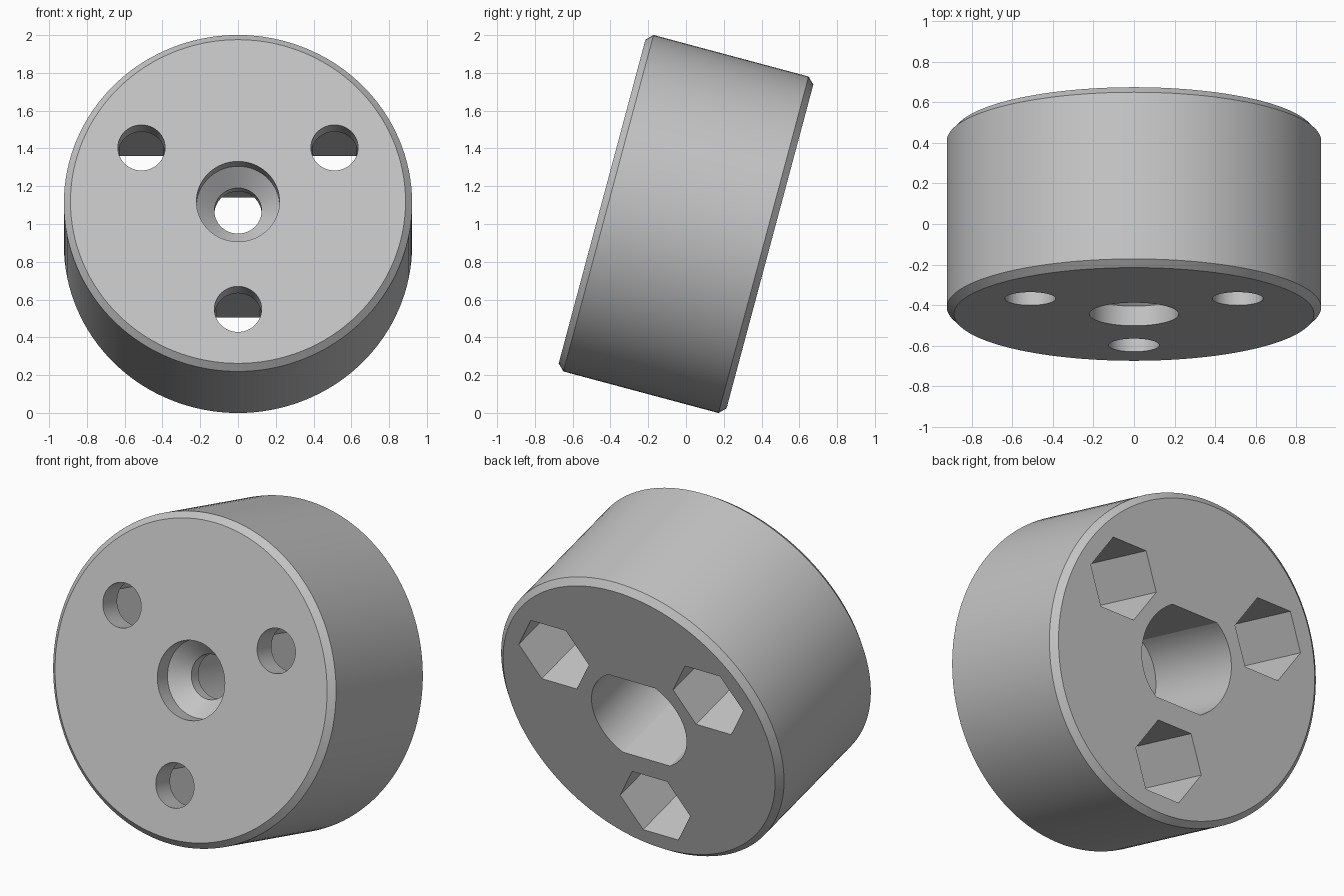
import bpy, bmesh
from math import sin, cos, pi, radians

if "Cube" in bpy.data.objects:
    bpy.data.objects.remove(bpy.data.objects["Cube"], do_unlink=True)

R, H, CHAMFER = 0.922, 0.46, 0.035   # radius, half thickness, rim chamfer
TILT = radians(75)                   # leans the disc back by 15 degrees
HOLE = 0.125


def loft(name, rings, sides, center=(0, 0), flat=10):
    """Closed solid through (radius, z) rings; flat limits the y extent."""
    bm = bmesh.new()
    loops = []
    for r, z in rings:
        loop = []
        for i in range(sides):
            a = 2 * pi * i / sides
            y = max(-flat, min(flat, r * sin(a)))
            loop.append(bm.verts.new((center[0] + r * cos(a), center[1] + y, z)))
        loops.append(loop)
    for low, high in zip(loops, loops[1:]):
        for i in range(sides):
            j = (i + 1) % sides
            bm.faces.new((low[i], low[j], high[j], high[i]))
    bm.faces.new(loops[0][::-1])
    bm.faces.new(loops[-1])
    bmesh.ops.recalc_face_normals(bm, faces=bm.faces)
    mesh = bpy.data.meshes.new(name)
    bm.to_mesh(mesh)
    bm.free()
    obj = bpy.data.objects.new(name, mesh)
    bpy.context.collection.objects.link(obj)
    return obj


# Disc with chamfered rims; local +z is the front face
body = loft("tilted_disc",
            [(R - CHAMFER, -H), (R, CHAMFER - H), (R, H - CHAMFER), (R - CHAMFER, H)], 128)

# Countersunk centre hole and the wide flat-sided pocket behind it
cutters = [
    loft("countersink_cutter",
         [(HOLE, H - 0.4), (HOLE, H - 0.19), (0.22, H - 0.1), (0.22, H + 0.1)], 64),
    loft("shaft_pocket_cutter", [(0.31, -H - 0.1), (0.31, H - 0.26)], 96, flat=0.268),
]

# Three bolt holes with hexagonal nut pockets at the back
for k in range(3):
    a = radians(30 + 120 * k)
    spot = (0.59 * cos(a), 0.59 * sin(a))
    cutters.append(loft("bolt_hole_cutter", [(HOLE, H - 0.3), (HOLE, H + 0.1)], 64, spot))
    cutters.append(loft("nut_pocket_cutter", [(0.232, -H - 0.1), (0.232, H - 0.14)], 6, spot))

bpy.ops.object.select_all(action="DESELECT")
bpy.context.view_layer.objects.active = body
body.select_set(True)
for cutter in cutters:
    cutter.hide_render = True
    mod = body.modifiers.new("cut", "BOOLEAN")
    mod.operation = "DIFFERENCE"
    mod.solver = "EXACT"
    mod.object = cutter
    bpy.ops.object.modifier_apply(modifier=mod.name)
    bpy.data.objects.remove(cutter, do_unlink=True)

# Single grey finish
grey = bpy.data.materials.new("light_grey")
grey.use_nodes = True
color = (0.55, 0.55, 0.55, 1)
grey.diffuse_color = color
grey.node_tree.nodes["Principled BSDF"].inputs["Base Color"].default_value = color
body.data.materials.clear()
body.data.materials.append(grey)

bpy.ops.object.shade_smooth_by_angle(angle=radians(25))
body.rotation_euler = (TILT, 0, 0)
body.location = (0, 0, 1)
